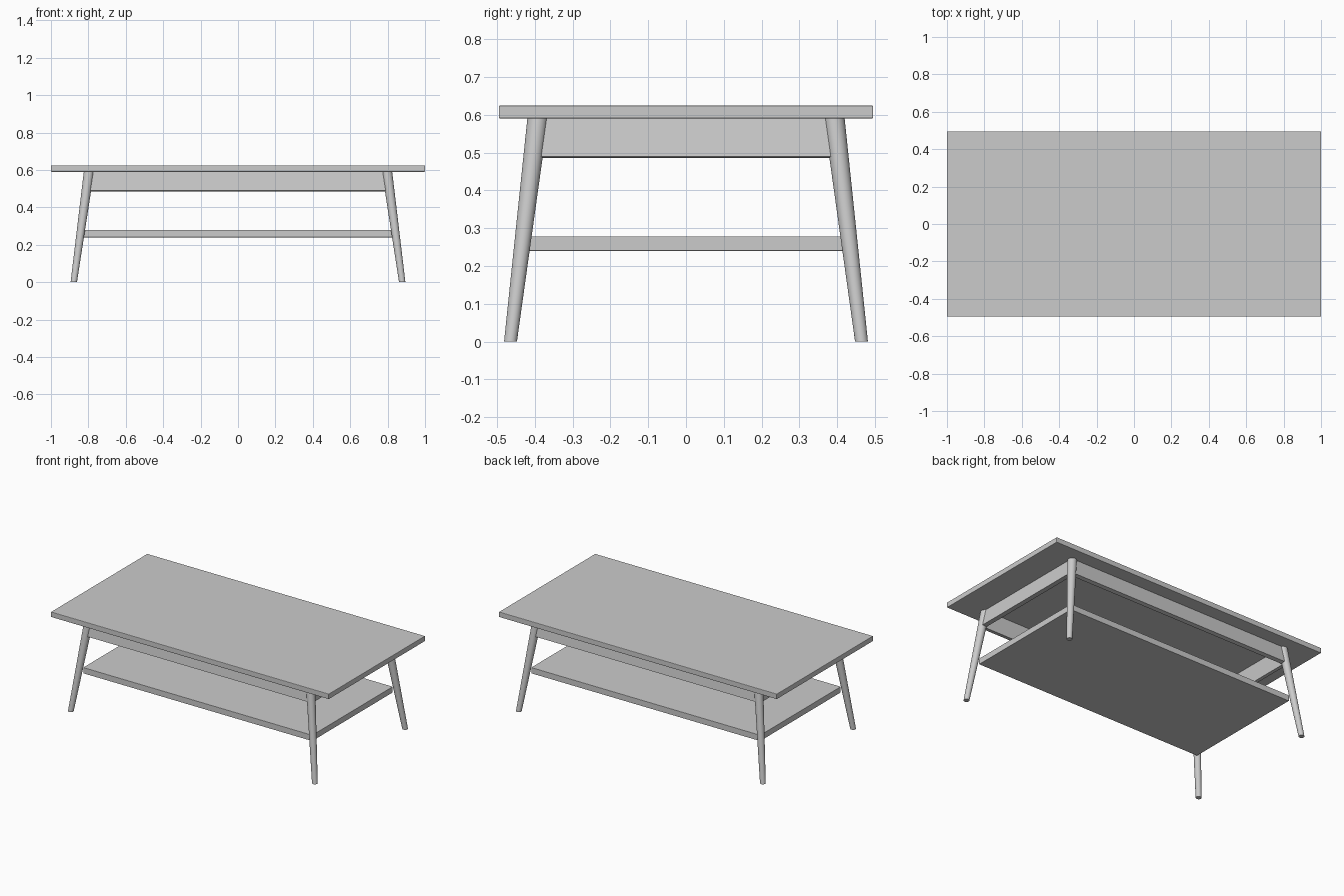
import bpy, bmesh, math

if "Cube" in bpy.data.objects:
    bpy.data.objects.remove(bpy.data.objects["Cube"])

TOP_Z = 0.59


def leg_axis(z):
    """Splayed leg centre line: distance from centre in x and y at height z."""
    t = z / TOP_Z
    return 0.878 - 0.081 * t, 0.464 - 0.072 * t


def finish(bm, name):
    bmesh.ops.recalc_face_normals(bm, faces=bm.faces)
    me = bpy.data.meshes.new(name)
    bm.to_mesh(me)
    bm.free()
    ob = bpy.data.objects.new(name, me)
    bpy.context.collection.objects.link(ob)
    return ob


def loft(name, rings):
    """Skin equal-length rings and cap both ends."""
    bm = bmesh.new()
    vs = [[bm.verts.new(p) for p in ring] for ring in rings]
    n = len(vs[0])
    for a, b in zip(vs, vs[1:]):
        for i in range(n):
            j = (i + 1) % n
            bm.faces.new((a[i], a[j], b[j], b[i]))
    bm.faces.new(vs[0])
    bm.faces.new(vs[-1])
    return finish(bm, name)


def board(name, hx, hy, z0, z1, bevel):
    rings = [[(-hx, -hy, z), (hx, -hy, z), (hx, hy, z), (-hx, hy, z)] for z in (z0, z1)]
    ob = loft(name, rings)
    mod = ob.modifiers.new("soft_edges", 'BEVEL')
    mod.width = bevel
    mod.segments = 2
    return ob


# Table top and lower shelf
board("table_top", 1.0, 0.495, TOP_Z, 0.624, 0.003)
board("lower_shelf", 0.824, 0.414, 0.24, 0.278, 0.001)

# Tapered, splayed round legs with level feet
for sx, xn in ((-1, "left"), (1, "right")):
    for sy, yn in ((-1, "front"), (1, "back")):
        rings = []
        for z, r in ((0, 0.017), (TOP_Z + 0.005, 0.0275)):
            x, y = leg_axis(z)
            rings.append([(sx * x + r * math.cos(a), sy * y + r * math.sin(a), z)
                          for a in (2 * math.pi * i / 32 for i in range(32))])
        leg = loft(f"{yn}_{xn}_leg", rings)
        bpy.context.view_layer.objects.active = leg
        leg.select_set(True)
        bpy.ops.object.shade_smooth_by_angle(angle=math.radians(40))
        leg.select_set(False)

# Aprons lean with the legs: (offset from leg axis, height) cross-section
section = [(0.014, 0.489), (0.014, TOP_Z + 0.004), (-0.014, TOP_Z + 0.004), (-0.014, 0.485)]
for s, yn, xn in ((-1, "front", "left"), (1, "back", "right")):
    loft(f"{yn}_apron", [[(e * leg_axis(z)[0], s * (leg_axis(z)[1] + o), z)
                          for o, z in section] for e in (-1, 1)])
    loft(f"{xn}_apron", [[(s * (leg_axis(z)[0] + o), e * leg_axis(z)[1], z)
                          for o, z in section] for e in (-1, 1)])
